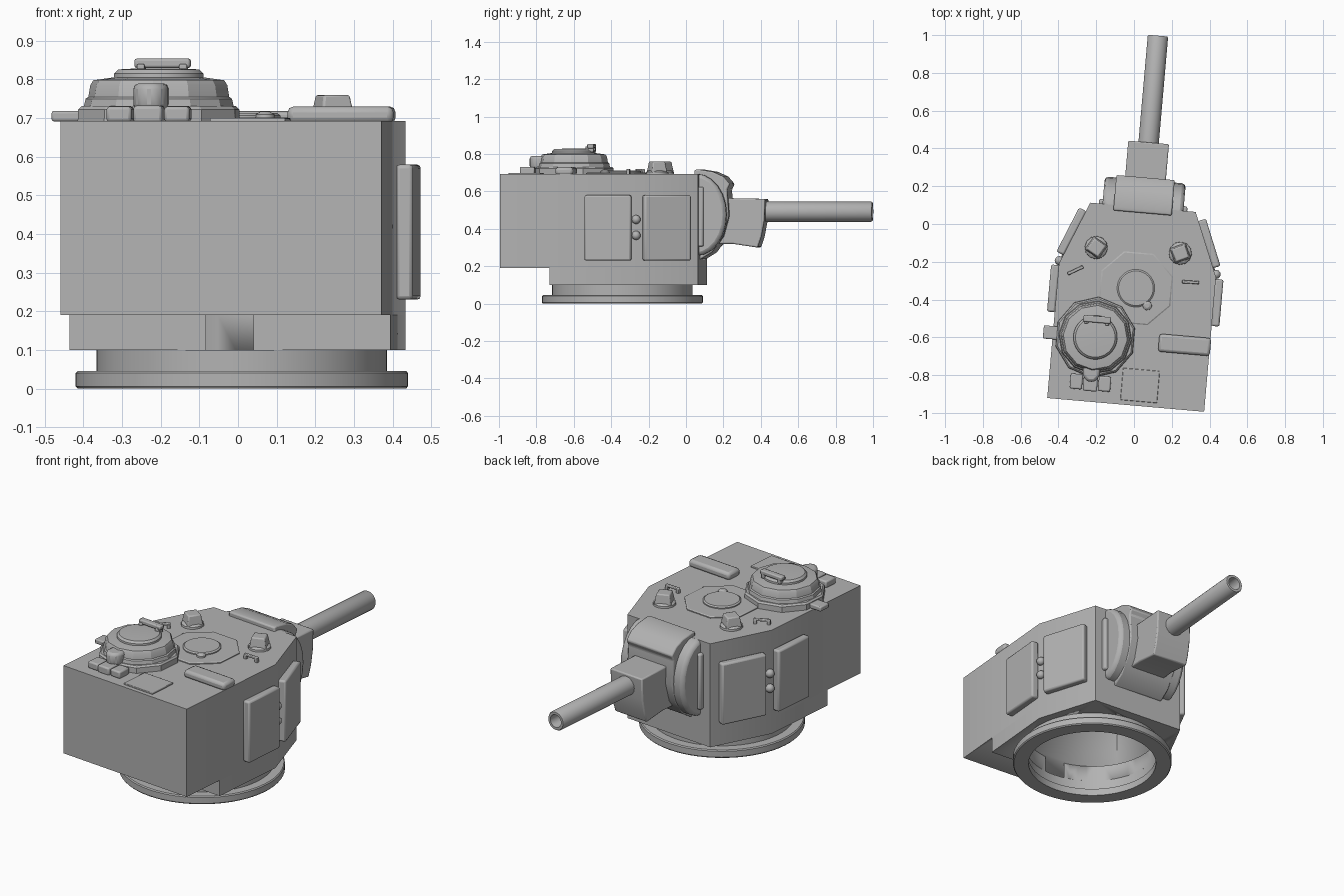
import bpy, bmesh, math
from mathutils import Matrix, Vector

if "Cube" in bpy.data.objects:
    bpy.data.objects.remove(bpy.data.objects["Cube"])

TURN = math.radians(-5)
PLACE = Matrix.Translation((0.01, -0.34, 0)) @ Matrix.Rotation(TURN, 4, 'Z')
UNPLACE = PLACE.inverted()

steel = bpy.data.materials.new("steel_grey")
steel.diffuse_color = (0.45, 0.45, 0.45, 1)
steel.use_nodes = True
steel.node_tree.nodes["Principled BSDF"].inputs["Base Color"].default_value = steel.diffuse_color


def roof(x, y):
    """Plan position on the roof converted to the turned turret frame."""
    p = UNPLACE @ Vector((x, y, 0))
    return p.x, p.y


def finish(bm, name, bevel=0.0, segments=2, smooth=30):
    bmesh.ops.recalc_face_normals(bm, faces=bm.faces)
    me = bpy.data.meshes.new(name)
    bm.to_mesh(me)
    bm.free()
    ob = bpy.data.objects.new(name, me)
    bpy.context.collection.objects.link(ob)
    me.materials.append(steel)
    me.transform(PLACE)
    bpy.ops.object.select_all(action='DESELECT')
    ob.select_set(True)
    bpy.context.view_layer.objects.active = ob
    if bevel:
        m = ob.modifiers.new("edge_bevel", 'BEVEL')
        m.width, m.segments, m.limit_method = bevel, segments, 'ANGLE'
    bpy.ops.object.shade_smooth_by_angle(angle=math.radians(smooth))
    return ob


def prism(name, pts, a, b, axis='Z', bevel=0.0, **kw):
    """Extrude an outline along z, or a (v, z) side profile along the width."""
    bm = bmesh.new()
    def at(p, h):
        return (p[0], p[1], h) if axis == 'Z' else (h, p[0], p[1])
    lo = [bm.verts.new(at(p, a)) for p in pts]
    hi = [bm.verts.new(at(p, b)) for p in pts]
    bm.faces.new(lo)
    bm.faces.new(hi)
    n = len(pts)
    for i in range(n):
        bm.faces.new((lo[i], lo[(i + 1) % n], hi[(i + 1) % n], hi[i]))
    return finish(bm, name, bevel, **kw)


def box(name, center, size, angle=0, taper=1.0, bevel=0.008):
    bm = bmesh.new()
    bmesh.ops.create_cube(bm, size=1)
    for v in bm.verts:
        k = taper if v.co.z > 0 else 1
        v.co = Vector((v.co.x * size[0] * k, v.co.y * size[1] * k, v.co.z * size[2]))
    bm.transform(Matrix.Translation(center) @ Matrix.Rotation(angle, 4, 'Z'))
    return finish(bm, name, bevel)


def lathe(name, profile, center=(0, 0, 0), n=48, axis='Z', closed=False, phase=0, **kw):
    """Revolve (radius, height) points; a closed profile makes a hollow ring."""
    bm = bmesh.new()
    rings = []
    for r, h in profile:
        ring = []
        for i in range(n):
            t = 2 * math.pi * i / n + phase
            c, s = r * math.cos(t), r * math.sin(t)
            p = (c, s, h) if axis == 'Z' else (c, h, s)
            ring.append(bm.verts.new(Vector(p) + Vector(center)))
        rings.append(ring)
    pairs = list(zip(rings, rings[1:]))
    if closed:
        pairs.append((rings[-1], rings[0]))
    else:
        bm.faces.new(rings[0])
        bm.faces.new(rings[-1])
    for a, b in pairs:
        for i in range(n):
            j = (i + 1) % n
            bm.faces.new((a[i], a[j], b[j], b[i]))
    return finish(bm, name, **kw)


def cut(target, cutter):
    cutter.hide_render = True
    bpy.context.view_layer.objects.active = target
    m = target.modifiers.new("cut", 'BOOLEAN')
    m.operation, m.object, m.solver = 'DIFFERENCE', cutter, 'EXACT'
    bpy.ops.object.modifier_apply(modifier=m.name)
    bpy.data.objects.remove(cutter)


def outline(rear, inset=0.0):
    """Six-sided hull plan: square rear, tapering to a flat front."""
    half = [(0.417 - inset, rear + inset), (0.417 - inset, 0.095), (0.28 - inset, 0.43 - inset)]
    return half + [(-x, y) for x, y in reversed(half)]


# Hull: one side profile step (overhanging rear), hollowed from below
hull = prism("hull", outline(-0.62), 0.19, 0.692)
cut(hull, prism("hull_cavity", outline(-0.354, 0.02), 0.1, 0.672))
skirt = prism("hull_skirt", outline(-0.354), 0.1, 0.19)
cut(skirt, lathe("skirt_hole", [(0.36, 0.05), (0.36, 0.25)]))

# Bearing ring with flange and neck
lathe("turret_ring", [(0.345, 0.0), (0.425, 0.0), (0.43, 0.006), (0.43, 0.04), (0.425, 0.046),
                      (0.376, 0.046), (0.376, 0.1), (0.36, 0.1), (0.36, 0.04), (0.345, 0.04)],
      n=64, closed=True)

# Spaced armour plates and the bolts between them, both sides
for side, label in ((1, "right"), (-1, "left")):
    box(f"side_plate_rear_{label}", (side * 0.436, -0.039, 0.405), (0.044, 0.25, 0.35), bevel=0.01)
    ang = math.atan2(0.137, 0.335)
    nx, ny = math.cos(ang), math.sin(ang)
    box(f"side_plate_front_{label}", (side * (0.3485 + 0.019 * nx), 0.2625 + 0.019 * ny, 0.405),
        (0.044, 0.262, 0.35), angle=side * ang, bevel=0.01)
    for i, z in enumerate((0.365, 0.45)):
        bm = bmesh.new()
        bmesh.ops.create_uvsphere(bm, u_segments=12, v_segments=8, radius=0.024,
                                  matrix=Matrix.Translation((side * 0.417, 0.11, z)))
        finish(bm, f"plate_bolt_{label}_{i}", smooth=60)

# Mantlet: base plate, rounded cheeks and stepped central shield
box("mantlet_base", (0, 0.435, 0.465), (0.47, 0.04, 0.32), bevel=0.01)
arc = [(0.41 + 0.165 * math.cos(t), 0.475 + 0.22 * math.sin(t))
       for t in [math.radians(-90 + 15 * i) for i in range(13)]]
prism("mantlet_cheeks", arc, -0.215, 0.215, axis='X', bevel=0.02)
prism("mantlet_shield", [(0.40, 0.235), (0.43, 0.235), (0.495, 0.275), (0.555, 0.36), (0.585, 0.47),
                         (0.575, 0.61), (0.59, 0.64), (0.555, 0.68), (0.50, 0.705), (0.42, 0.718),
                         (0.40, 0.715)], -0.155, 0.155, axis='X', bevel=0.007)
prism("gun_shroud", [(0.52, 0.32), (0.60, 0.32), (0.735, 0.30), (0.755, 0.36), (0.77, 0.44),
                     (0.775, 0.56), (0.52, 0.565)], -0.108, 0.108, axis='X', bevel=0.007)

# Gun barrel with open bore
lathe("gun_barrel", [(0.054, 0.70), (0.054, 1.335), (0.05, 1.342), (0.036, 1.342), (0.034, 1.335),
                     (0.034, 0.70)], center=(0, 0, 0.492), n=32, axis='Y', closed=True)

# Commander's cupola: faceted skirt, stepped drum, round lid
cu, cv = roof(-0.205, -0.60)
lathe("cupola_skirt", [(0.216, 0.68), (0.214, 0.722), (0.205, 0.731), (0.15, 0.733)],
      (cu, cv, 0), n=10, phase=math.pi / 10, smooth=25)
lathe("cupola_drum", [(0.196, 0.725), (0.19, 0.75), (0.183, 0.755), (0.178, 0.785), (0.17, 0.798),
                      (0.12, 0.805)], (cu, cv, 0), n=12, smooth=25)
lathe("cupola_lid", [(0.118, 0.79), (0.116, 0.815), (0.105, 0.826), (0.05, 0.829)], (cu, cv, 0), n=32)
hu, hv = roof(-0.195, -0.505)
box("lid_handle", (hu, hv, 0.842), (0.145, 0.035, 0.024), bevel=0.006)
for dx in (-0.055, 0.055):
    box("lid_handle_leg", (hu + dx, hv - 0.005, 0.825), (0.02, 0.045, 0.03), bevel=0.004)

# Cupola hinge, its arch, and the side latch
u, v = roof(-0.23, -0.835)
box("hinge_block", (u, v, 0.71), (0.075, 0.1, 0.044))
for dx in (-0.075, 0.075):
    box("hinge_foot", (u + dx, v - 0.005, 0.71), (0.065, 0.08, 0.04))
prism("hinge_arch", [(u - 0.045, v + 0.1), (u - 0.045, v + 0.03), (u - 0.02, v + 0.0),
                     (u + 0.02, v + 0.0), (u + 0.045, v + 0.03), (u + 0.045, v + 0.1)],
      0.72, 0.79, bevel=0.015)
u, v = roof(-0.435, -0.575)
box("side_latch", (u, v, 0.705), (0.09, 0.07, 0.027), bevel=0.006)

# Loader's hatch: octagonal plate, disc and knob
lathe("hatch_plate", [(0.205, 0.685), (0.205, 0.697), (0.198, 0.701)], n=8, phase=math.pi / 8)
lathe("hatch_disc", [(0.1, 0.69), (0.1, 0.707), (0.092, 0.713)], n=24)
u, v = roof(0.07, -0.432)
lathe("hatch_knob", [(0.026, 0.69), (0.024, 0.71), (0.012, 0.717)], (u, v, 0), n=12)

# Periscopes and lifting hooks
for label, x, y, ang in (("left", -0.2, -0.125, -30), ("right", 0.245, -0.155, 25)):
    u, v = roof(x, y)
    lathe(f"periscope_base_{label}", [(0.062, 0.685), (0.06, 0.703), (0.048, 0.711)], (u, v, 0), n=12)
    box(f"periscope_{label}", (u, v, 0.73), (0.092, 0.088, 0.06), math.radians(ang), 0.78, 0.006)
for label, x, y, ang in (("left", -0.31, -0.245, 30), ("right", 0.30, -0.308, 2)):
    u, v = roof(x, y)
    a = math.radians(ang)
    box(f"lifting_hook_{label}", (u, v, 0.714), (0.09, 0.016, 0.014), a, bevel=0.004)
    for s in (-1, 1):
        box(f"hook_leg_{label}", (u + s * 0.036 * math.cos(a), v + s * 0.036 * math.sin(a), 0.7),
            (0.018, 0.018, 0.03), a, bevel=0.003)

# Rear roof fittings: rounded vent box and flat access panel
u, v = roof(0.268, -0.64)
box("vent_box", (u, v, 0.708), (0.275, 0.095, 0.044), bevel=0.015)
u, v = roof(0.032, -0.855)
box("access_panel", (u, v, 0.694), (0.195, 0.17, 0.012), bevel=0.003)
